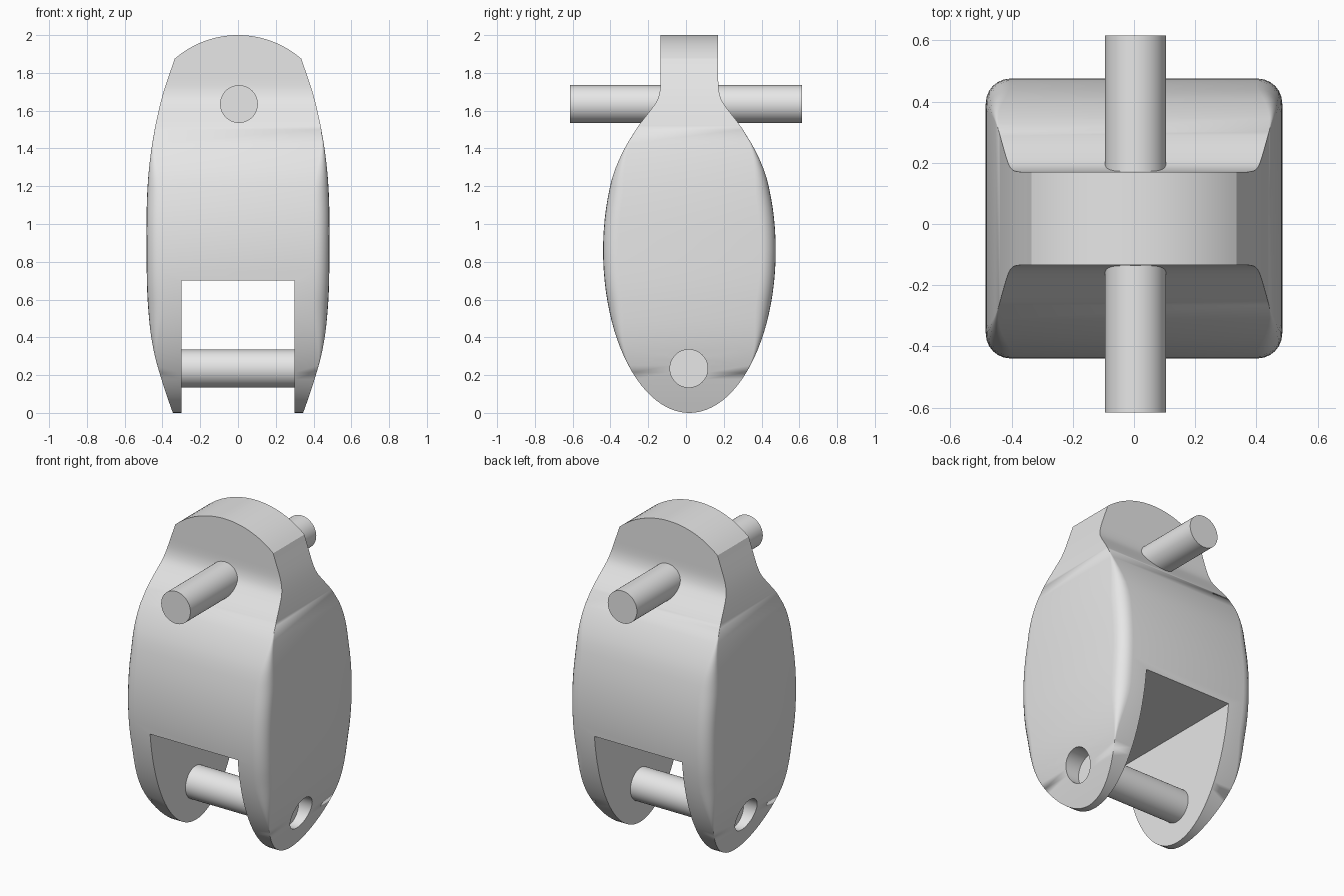
import bpy, bmesh, math
from mathutils import Vector

cube = bpy.data.objects.get("Cube")
if cube:
    bpy.data.objects.remove(cube, do_unlink=True)

grey = bpy.data.materials.new("plain_grey")
grey.use_nodes = True
colour = (0.8, 0.8, 0.8, 1)
grey.diffuse_color = colour
grey.node_tree.nodes["Principled BSDF"].inputs["Base Color"].default_value = colour

MID_Y, MID_Z, PIN_R = 0.018, 0.86, 0.1
NECK, SHOULDER_Z, TOP = 0.1525, 1.875, 2.0
ARC_R = (0.335 ** 2 + 0.125 ** 2) / 0.25


def curve(points, z):
    """Smooth interpolation through (z, value) points."""
    n = len(points)

    def slope(i):
        a, b = points[max(i - 1, 0)], points[min(i + 1, n - 1)]
        return (b[1] - a[1]) / (b[0] - a[0])
    i = max(k for k in range(n - 1) if k == 0 or points[k][0] <= z)
    (z0, v0), (z1, v1) = points[i], points[i + 1]
    d = z1 - z0
    t = (z - z0) / d
    return (v0 * (2*t**3 - 3*t**2 + 1) + v1 * (3*t**2 - 2*t**3)
            + d * slope(i) * (t**3 - 2*t**2 + t) + d * slope(i + 1) * (t**3 - t**2))


def half_width(z):
    if z > SHOULDER_Z:
        return math.sqrt(max(ARC_R ** 2 - (z - TOP + ARC_R) ** 2, 1e-5))
    return curve([(0, .345), (.1, .38), (.2, .412), (.3, .44), (.4, .459), (.5, .471),
                  (.65, .481), (.86, .484), (1.1, .483), (1.25, .475), (1.4, .458),
                  (1.55, .431), (1.7, .394), (SHOULDER_Z, .335)], z)


def half_depth(z):
    if z < 1.25:
        return max(0.457 * math.sqrt(max(1 - ((z - MID_Z) / MID_Z) ** 2, 0)), 0.004)
    if z > 1.76:
        return NECK
    return curve([(1.15, .430), (1.25, .407), (1.35, .368), (1.45, .315), (1.53, .262),
                  (1.6, .208), (1.65, .173), (1.7, .157), (1.76, NECK), (1.85, NECK)], z)


def corner(z):
    t = max(0, min(1, (z - .2) / .4, (1.52 - z) / .4))
    return 0.08 * t * t * (3 - 2 * t)


def new_object(name, bm):
    bmesh.ops.recalc_face_normals(bm, faces=bm.faces)
    mesh = bpy.data.meshes.new(name)
    bm.to_mesh(mesh)
    bm.free()
    mesh.materials.append(grey)
    ob = bpy.data.objects.new(name, mesh)
    bpy.context.collection.objects.link(ob)
    return ob


def activate(ob):
    bpy.ops.object.select_all(action='DESELECT')
    ob.select_set(True)
    bpy.context.view_layer.objects.active = ob


def smooth(ob):
    activate(ob)
    bpy.ops.object.shade_smooth_by_angle(angle=math.radians(30))


def rod(name, axis, centre, length):
    bm = bmesh.new()
    bmesh.ops.create_cone(bm, cap_ends=True, segments=48, radius1=PIN_R,
                          radius2=PIN_R, depth=length)
    turn = Vector((0, 0, 1)).rotation_difference(Vector(axis)).to_matrix()
    bmesh.ops.rotate(bm, verts=bm.verts, matrix=turn)
    bmesh.ops.translate(bm, verts=bm.verts, vec=centre)
    return new_object(name, bm)


# Body: rounded rectangles lofted up the height
levels = [MID_Z * (1 - math.cos(math.pi * k / 48)) for k in range(36)]
levels += [1.5 + (SHOULDER_Z - 1.5) * k / 20 for k in range(20)]
rise = math.asin(0.335 / ARC_R)
levels += [TOP - ARC_R * (1 - math.cos(rise * (1 - k / 12))) for k in range(13)]
levels = sorted(set(levels))
bm = bmesh.new()
rings = []
for z in levels:
    w, h, r = half_width(z), half_depth(z), corner(z)
    ring = []
    for q, (sx, sy) in enumerate([(1, 1), (-1, 1), (-1, -1), (1, -1)]):
        for s in range(7):
            a = math.pi / 2 * (q + s / 6)
            ring.append(bm.verts.new((sx * (w - r) + r * math.cos(a),
                                      MID_Y + sy * (h - r) + r * math.sin(a), z)))
    rings.append(ring)
for low, high in zip(rings, rings[1:]):
    for i in range(len(low)):
        j = (i + 1) % len(low)
        bm.faces.new((low[i], low[j], high[j], high[i]))
bm.faces.new(rings[0])
bm.faces.new(rings[-1])
bmesh.ops.remove_doubles(bm, verts=bm.verts, dist=0.0004)
body = new_object("body", bm)

# Fork slot and cross hole
bm = bmesh.new()
bmesh.ops.create_cube(bm, size=1)
bmesh.ops.scale(bm, verts=bm.verts, vec=(0.6, 2, 1))
bmesh.ops.translate(bm, verts=bm.verts, vec=(0, 0, 0.2))
slot = new_object("slot_cutter", bm)
hole = rod("hole_cutter", (1, 0, 0), (0, 0.015, 0.235), 1.4)
for cutter in (slot, hole):
    cutter.hide_render = True
    mod = body.modifiers.new("cut", 'BOOLEAN')
    mod.operation, mod.solver, mod.object = 'DIFFERENCE', 'EXACT', cutter
    activate(body)
    bpy.ops.object.modifier_apply(modifier=mod.name)
    bpy.data.objects.remove(cutter, do_unlink=True)
smooth(body)

# Pins
smooth(rod("lower_cross_pin", (1, 0, 0), (0, 0.015, 0.235), 0.67))
smooth(rod("upper_through_pin", (0, 1, 0), (0.005, 0, 1.635), 1.23))
